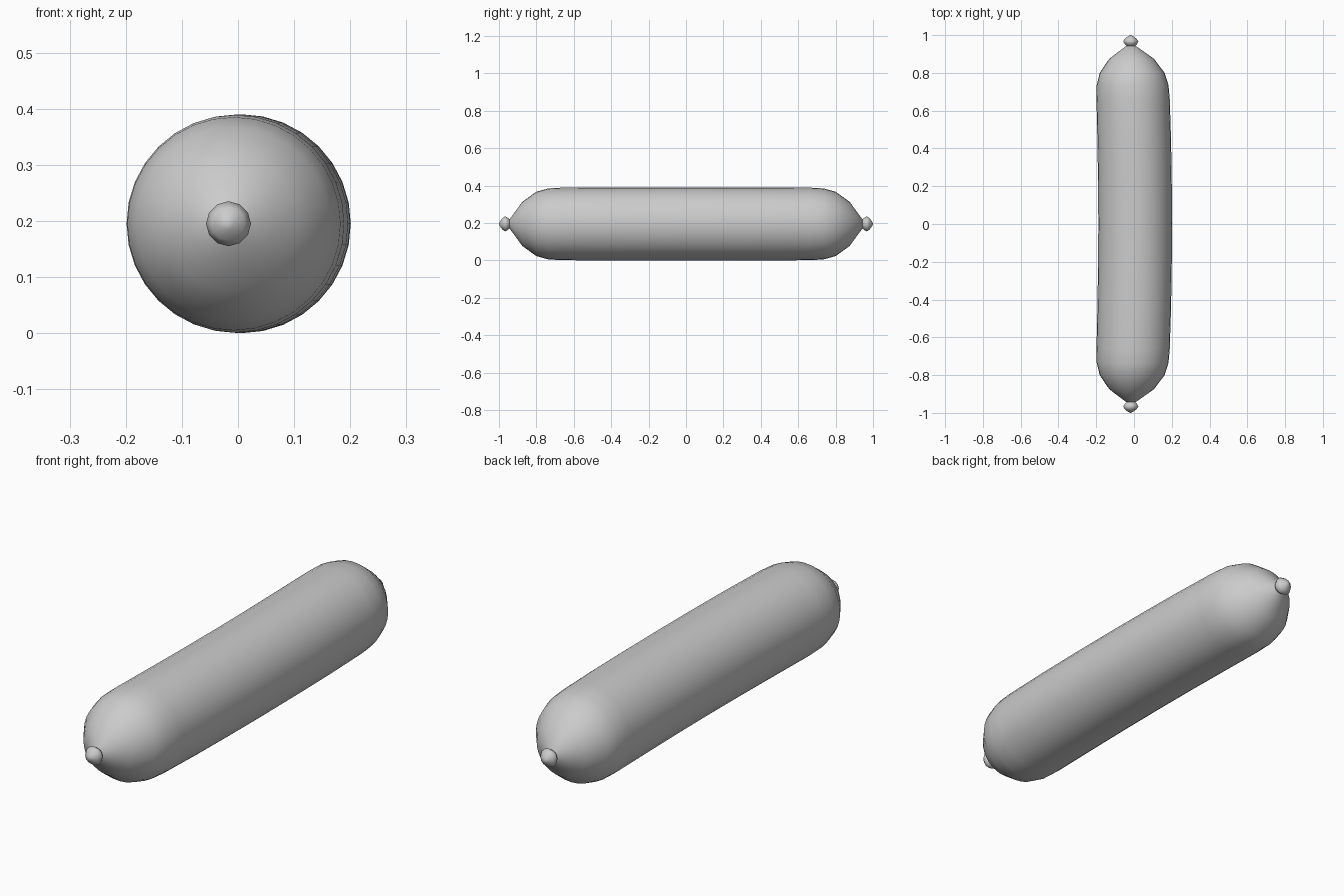
import bpy, bmesh, math

if "Cube" in bpy.data.objects:
    bpy.data.objects.remove(bpy.data.objects["Cube"])

CENTRE_Z = 0.195


def bend(y):
    # gentle sideways curve of the centre line
    return 0.006 - 0.0245 * y * y


def lathe(name, profile, sides, angle):
    # revolve (y, radius) pairs about the bent long axis; radius 0 makes a pole
    bm = bmesh.new()
    rings = []
    for y, r in profile:
        n = sides if r > 0 else 1
        rings.append([bm.verts.new((bend(y) + r * math.cos(2 * math.pi * i / n), y,
                                    CENTRE_Z + r * math.sin(2 * math.pi * i / n)))
                      for i in range(n)])
    for a, b in zip(rings, rings[1:]):
        for i in range(sides):
            j = (i + 1) % sides
            quad = [a[i % len(a)], a[j % len(a)], b[j % len(b)], b[i % len(b)]]
            bm.faces.new(list(dict.fromkeys(quad)))
    bmesh.ops.recalc_face_normals(bm, faces=bm.faces)
    mesh = bpy.data.meshes.new(name)
    bm.to_mesh(mesh)
    bm.free()
    ob = bpy.data.objects.new(name, mesh)
    bpy.context.collection.objects.link(ob)
    bpy.ops.object.select_all(action='DESELECT')
    bpy.context.view_layer.objects.active = ob
    ob.select_set(True)
    bpy.ops.object.shade_smooth_by_angle(angle=math.radians(angle))
    return ob


# sausage body with rounded, pinched ends
half = [(0.0, 0.195), (0.22, 0.195), (0.44, 0.195), (0.66, 0.194), (0.735, 0.190),
        (0.80, 0.172), (0.875, 0.118), (0.91, 0.07), (0.945, 0.022)]
body = [(-y, r) for y, r in reversed(half[1:])] + half
lathe("sausage_body", [(-0.95, 0)] + body + [(0.95, 0)], 32, 40)

# tied casing knots at both ends
knot = [(0.935, 0), (0.94, 0.022), (0.955, 0.034), (0.967, 0.04),
        (0.982, 0.030), (0.995, 0.012), (1.0, 0)]
for side, label in ((-1, "front"), (1, "back")):
    lathe(label + "_knot", [(side * y, r) for y, r in knot], 12, 60)
